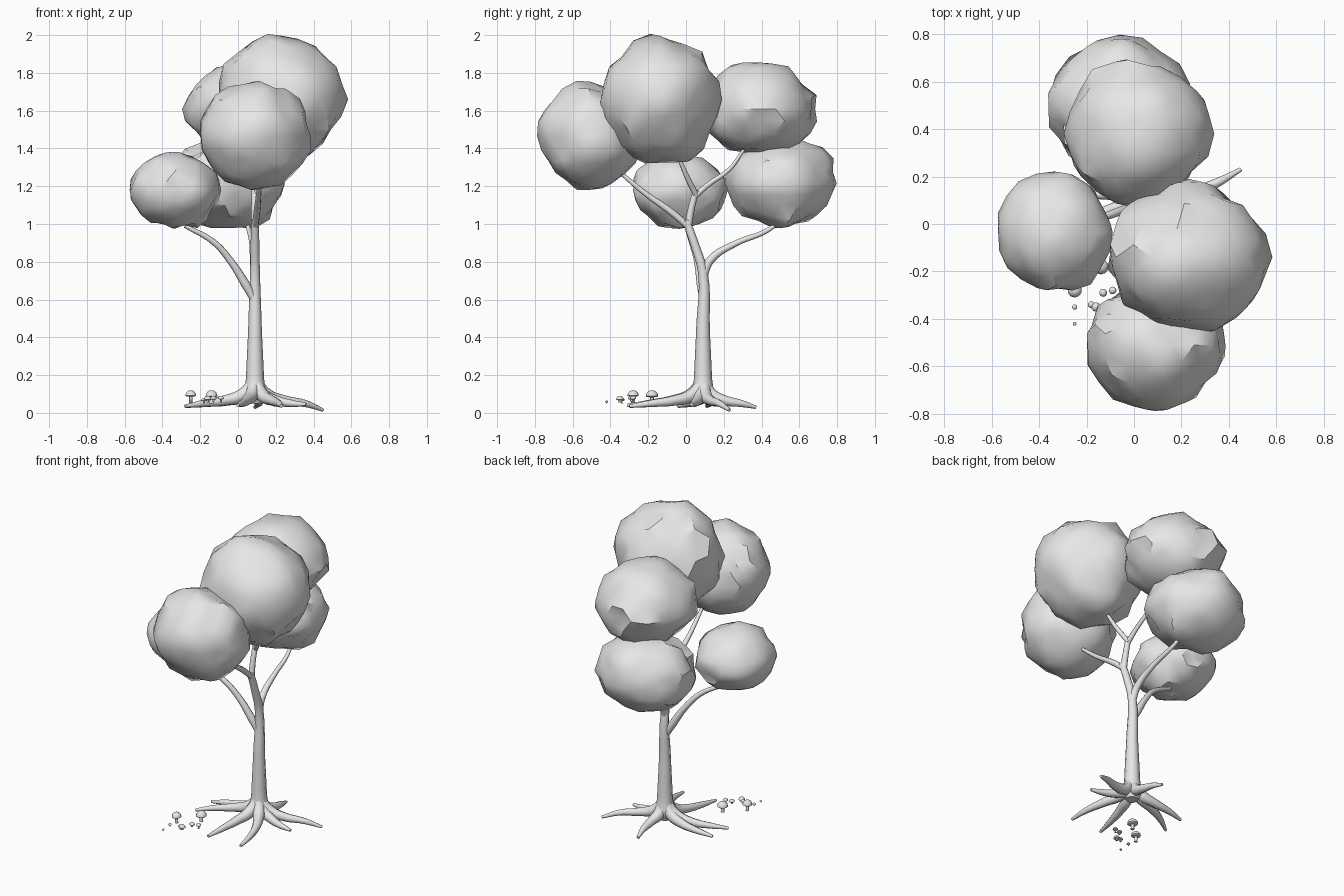
import bpy, bmesh, math, random
from mathutils import Vector, noise

random.seed(4)
cube = bpy.data.objects.get("Cube")
if cube:
    bpy.data.objects.remove(cube, do_unlink=True)

grey = bpy.data.materials.new("plain_grey")
grey.use_nodes = True
grey.diffuse_color = (0.8, 0.8, 0.8, 1)
grey.node_tree.nodes["Principled BSDF"].inputs["Base Color"].default_value = (0.8, 0.8, 0.8, 1)


def activate(ob):
    bpy.ops.object.select_all(action='DESELECT')
    ob.select_set(True)
    bpy.context.view_layer.objects.active = ob


def finish(name, bm, angle):
    mesh = bpy.data.meshes.new(name)
    bm.to_mesh(mesh)
    bm.free()
    mesh.materials.append(grey)
    ob = bpy.data.objects.new(name, mesh)
    bpy.context.collection.objects.link(ob)
    activate(ob)
    bpy.ops.object.shade_smooth_by_angle(angle=math.radians(angle))


def limb(name, points):
    """Tapered round limb through (x, y, z, radius) points."""
    curve = bpy.data.curves.new(name, 'CURVE')
    curve.dimensions = '3D'
    curve.bevel_depth = 1
    curve.bevel_resolution = 2
    curve.resolution_u = 5
    curve.use_fill_caps = True
    spline = curve.splines.new('BEZIER')
    spline.bezier_points.add(len(points) - 1)
    for bp, (x, y, z, r) in zip(spline.bezier_points, points):
        bp.co = (x, y, z)
        bp.radius = r
        bp.handle_left_type = bp.handle_right_type = 'AUTO'
    curve.materials.append(grey)
    ob = bpy.data.objects.new(name, curve)
    bpy.context.collection.objects.link(ob)
    activate(ob)
    bpy.ops.object.convert(target='MESH')
    bpy.ops.object.shade_smooth_by_angle(angle=math.radians(60))


def leaf_clump(name, centre, size, bulges):
    """Lumpy ball a little under the given half sizes, swelling out to each bulge point."""
    bm = bmesh.new()
    bmesh.ops.create_icosphere(bm, subdivisions=3, radius=1)
    centre, size = Vector(centre), Vector(size)
    base = 0.96
    pulls = []
    for bulge in bulges:
        p = Vector([d / s for d, s in zip(Vector(bulge) - centre, size)])
        pulls.append((p.normalized(), p.length - base))
    for v in bm.verts:
        d = v.co.normalized()
        weights = [math.exp(30 * (d.dot(n) - 1)) for n, _ in pulls]
        swell = sum(w * a for w, (_, a) in zip(weights, pulls)) / max(1, sum(weights))
        lump = 0.1 * noise.noise(d * 3.5 + centre * 7) + random.uniform(-0.035, 0.035)
        # Lumps fade where a bulge point already sets the surface
        v.co = d * (base + swell + lump * (1 - 0.6 * min(1, max(weights))))
        v.co = centre + v.co * size
    finish(name, bm, 38)


def mushroom(name, x, y, base, top, r):
    """Domed cap on a thin stem."""
    bm = bmesh.new()
    bmesh.ops.create_uvsphere(bm, u_segments=10, v_segments=8, radius=r)
    for v in bm.verts:
        v.co.z = v.co.z * 0.95 if v.co.z > 0 else v.co.z * 0.2
        v.co += Vector((x, y, top - 0.95 * r))
    stem = bmesh.ops.create_cone(bm, cap_ends=True, segments=8, radius1=r * 0.35,
                                 radius2=r * 0.25, depth=top - base - 0.7 * r)
    for v in stem["verts"]:
        v.co += Vector((x, y, (top + base - 0.7 * r) / 2))
    finish(name, bm, 50)


# Trunk and its leaning upper part
limb("trunk", [(.09, .09, .05, .04), (.09, .09, .1, .06), (.09, .09, .18, .048),
               (.09, .09, .45, .036), (.09, .09, .74, .026), (.09, .05, .88, .023),
               (.09, 0, 1.02, .021)])

# Branches
limb("right_branch", [(.085, .09, .6, .02), (.04, .08, .68, .024), (-.04, .06, .805, .019),
                      (-.13, .03, .905, .016), (-.28, 0, .99, .011)])
limb("low_back_branch", [(.09, .09, .72, .022), (.085, .13, .81, .022), (.075, .27, .9, .016),
                         (.06, .42, .96, .013), (.04, .52, 1.03, .009)])
limb("front_branch", [(.09, .02, .98, .018), (.1, -.08, 1.065, .018), (.11, -.22, 1.165, .014),
                      (.12, -.38, 1.3, .009)])
limb("middle_branch", [(.09, .01, .98, .02), (.088, .03, 1.09, .018), (.088, .055, 1.18, .017)])
limb("upper_front_branch", [(.088, .055, 1.15, .016), (.14, .005, 1.25, .014), (.19, -.05, 1.38, .008)])
limb("upper_back_branch", [(.088, .05, 1.15, .016), (.085, .12, 1.21, .014),
                           (.08, .23, 1.29, .011), (.07, .31, 1.4, .008)])

# Roots spreading from the trunk foot
tips = [(.45, .23, .015), (.09, .37, .03), (.36, .03, .045), (-.27, .11, .035),
        (-.28, -.04, .035), (0, -.31, .04), (.23, -.3, .035)]
for n, (tx, ty, tz) in enumerate(tips, 1):
    foot = Vector((.09, .09, 0))
    reach = Vector((tx, ty, 0)) - foot
    side = Vector((-reach.y, reach.x, 0)) * random.uniform(-.1, .1)
    path = []
    for t, z, r in [(.02, .16, .032), (.16, .095, .036), (.42, .065, .027), (.72, .05, .019)]:
        p = foot + reach * t + side * math.sin(t * math.pi)
        path.append((p.x, p.y, z, r))
    limb(f"root_{n}", path + [(tx, ty, tz, .009)])

# Foliage
leaf_clump("top_leaves", (.23, -.14, 1.66), (.345, .32, .34), [
    (.13, -.22, 2), (.42, -.1, 1.92), (.58, -.14, 1.65), (.36, -.45, 1.66), (.43, .06, 1.64),
    (.18, .18, 1.74), (-.06, .03, 1.74), (-.1, -.16, 1.78), (-.04, -.38, 1.6),
    (.22, -.25, 1.32), (.22, .06, 1.33), (.47, -.15, 1.48), (.06, .05, 1.5)])
leaf_clump("front_leaves", (.09, -.51, 1.465), (.3, .28, .285), [
    (-.2, -.5, 1.44), (-.11, -.5, 1.71), (.12, -.6, 1.75), (.31, -.5, 1.67), (.39, -.5, 1.41),
    (.1, -.44, 1.18), (-.15, -.42, 1.32), (.11, -.79, 1.53), (.31, -.65, 1.45),
    (-.15, -.66, 1.45), (.1, -.71, 1.3), (.1, -.25, 1.35)])
leaf_clump("right_leaves", (-.335, -.035, 1.18), (.245, .255, .205), [
    (-.58, 0, 1.21), (-.48, -.05, 1.34), (-.33, -.07, 1.385), (-.52, .15, 1.2), (-.36, .22, 1.2),
    (-.18, .17, 1.15), (-.09, -.03, 1.2), (-.2, -.27, 1.16), (-.39, -.27, 1.18),
    (-.52, -.2, 1.15), (-.19, 0, .98), (-.4, -.02, 1)])
leaf_clump("upper_back_leaves", (.02, .38, 1.61), (.31, .31, .25), [
    (-.16, .35, 1.8), (.02, .25, 1.85), (.05, .53, 1.84), (-.3, .4, 1.58), (-.2, .17, 1.6),
    (-.02, .06, 1.62), (.23, .21, 1.62), (.34, .38, 1.6), (.22, .6, 1.64), (-.17, .66, 1.62),
    (.02, .5, 1.37), (.02, .64, 1.44)])
leaf_clump("lower_back_leaves", (-.06, .5, 1.215), (.31, .295, .24), [
    (-.36, .55, 1.25), (-.3, .5, 1.39), (-.28, .67, 1.23), (-.06, .79, 1.25), (.23, .63, 1.22),
    (.24, .4, 1.2), (-.05, .21, 1.22), (-.18, .48, .985), (.14, .52, .985), (-.05, .63, 1.455),
    (-.05, .75, 1.38), (-.05, .68, 1.04)])

# Mushrooms beside the roots
spots = [(-.25, -.28, .05, .12, .03), (-.14, -.18, .05, .12, .033), (-.16, -.35, .055, .09, .02),
         (-.18, -.34, .05, .08, .015), (-.13, -.29, .06, .09, .017), (-.09, -.28, .055, .09, .016),
         (-.25, -.35, .055, .075, .011), (-.25, -.42, .05, .065, .008)]
for n, spot in enumerate(spots, 1):
    mushroom(f"mushroom_{n}", *spot)
